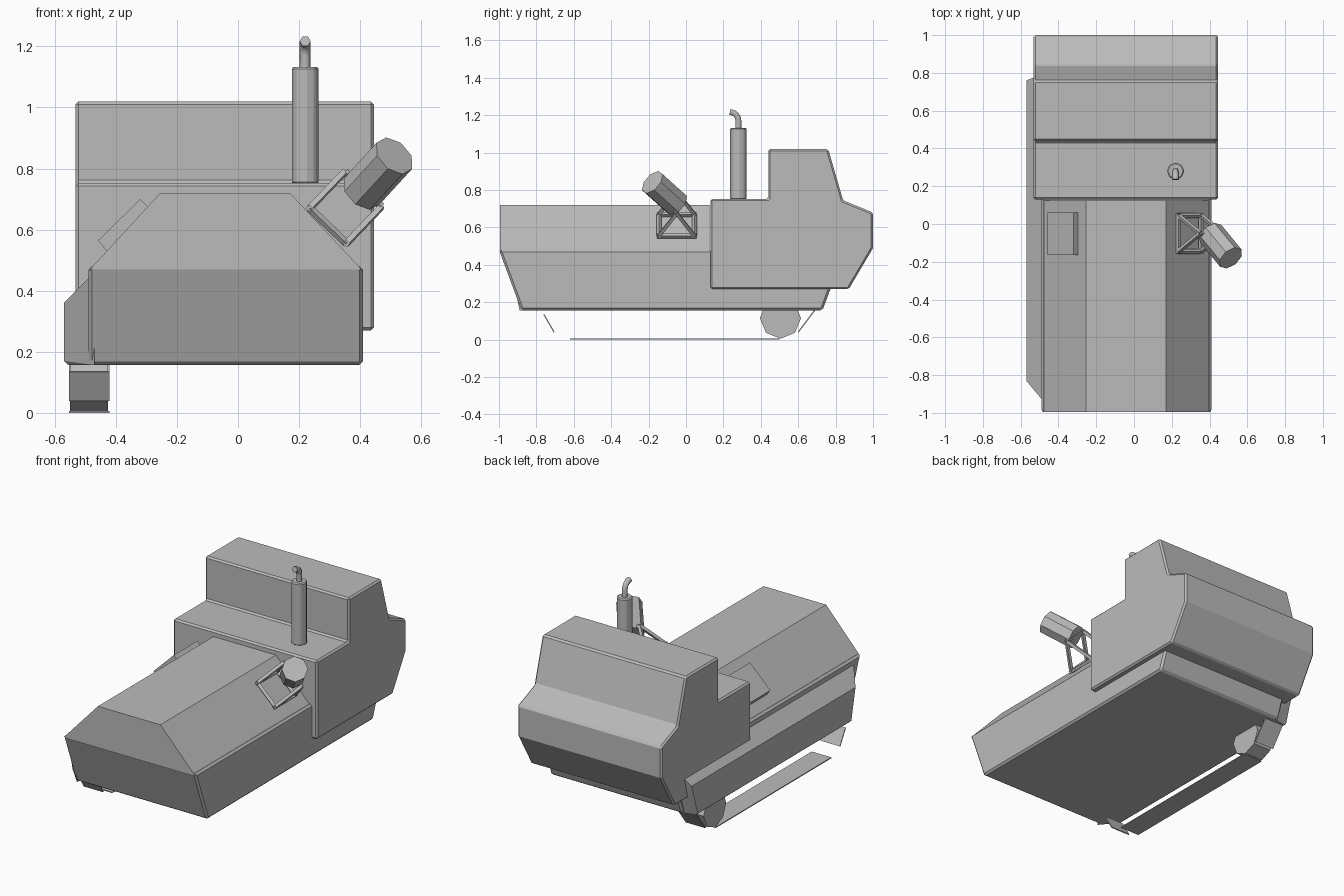
import bpy, bmesh, math
from mathutils import Vector

old = bpy.data.objects.get("Cube")
if old:
    bpy.data.objects.remove(old, do_unlink=True)

grey = bpy.data.materials.new("plain_grey")
grey.use_nodes = True
GREY = (0.5, 0.5, 0.5, 1)
grey.diffuse_color = GREY
grey.node_tree.nodes["Principled BSDF"].inputs["Base Color"].default_value = GREY


def finish(name, bm, bevel=0):
    bmesh.ops.recalc_face_normals(bm, faces=bm.faces)
    mesh = bpy.data.meshes.new(name)
    bm.to_mesh(mesh)
    bm.free()
    mesh.materials.append(grey)
    obj = bpy.data.objects.new(name, mesh)
    bpy.context.collection.objects.link(obj)
    if bevel:
        mod = obj.modifiers.new("edge", "BEVEL")
        mod.width = bevel
        mod.segments = 1
        mod.limit_method = "ANGLE"
        mod.angle_limit = math.radians(40)
    return obj


def prism(name, points, shift, bevel=0):
    """Closed outline pushed along a vector."""
    bm = bmesh.new()
    face = bm.faces.new([bm.verts.new(p) for p in points])
    ext = bmesh.ops.extrude_face_region(bm, geom=[face], use_keep_orig=True)
    verts = [g for g in ext["geom"] if isinstance(g, bmesh.types.BMVert)]
    bmesh.ops.translate(bm, verts=verts, vec=shift)
    return finish(name, bm, bevel)


def side_prism(name, yz, x0, x1, bevel=0):
    return prism(name, [(x0, y, z) for y, z in yz], (x1 - x0, 0, 0), bevel)


def rod(name, a, b, radius, sides, bevel=0):
    a, b = Vector(a), Vector(b)
    bm = bmesh.new()
    bmesh.ops.create_cone(bm, cap_ends=True, segments=sides, radius1=radius,
                          radius2=radius, depth=(b - a).length)
    turn = (b - a).to_track_quat("Z", "Y").to_matrix()
    bmesh.ops.rotate(bm, verts=bm.verts, matrix=turn)
    bmesh.ops.translate(bm, verts=bm.verts, vec=(a + b) / 2)
    return finish(name, bm, bevel)


# Hull and sloped engine deck
side_prism("hull", [(-1, .48), (-.88, .157), (.73, .157), (.85, .48)], -.49, .41, .012)
prism("engine_deck", [(-.485, -.995, .47), (.405, -.995, .47),
                      (.17, -.995, .72), (-.255, -.995, .72)], (0, 1.12, 0))

# Cabin with raised upper block
side_prism("cabin", [(.13, .27), (.13, .753), (.44, .753), (.44, 1.02), (.76, 1.02),
                     (.84, .745), (1, .68), (1, .49), (.87, .27)], -.532, .445, .01)

# Side sponson, tapered at both ends
bm = bmesh.new()
for p in [(-.47, -.95, .46), (-.47, -.89, .157), (-.47, .72, .157), (-.47, .8, .46),
          (-.57, -.83, .36), (-.57, -.79, .17), (-.57, .7, .17), (-.57, .76, .36),
          (-.555, -.79, .157), (-.555, .7, .157)]:
    bm.verts.new(p)
bmesh.ops.convex_hull(bm, input=bm.verts)
bmesh.ops.dissolve_limit(bm, angle_limit=.02, verts=bm.verts, edges=bm.edges)
finish("side_sponson", bm)

# Track wheel and plates
rod("track_wheel", (-.55, .505, .115), (-.425, .505, .115), .11, 8)
for name, (y0, z0), (y1, z1) in [("track_bottom", (-.62, .003), (.5, .003)),
                                 ("track_front", (-.76, .135), (-.705, .04)),
                                 ("track_rear", (.6, .04), (.69, .16))]:
    along = Vector((0, y1 - y0, z1 - z0)).normalized()
    n = Vector((0, -along.z, along.y)) * .003
    a, b = Vector((-.553, y0, z0)), Vector((-.553, y1, z1))
    prism(name, [a - n, b - n, b + n, a + n], (.133, 0, 0))

# Exhaust stack with bent pipe
rod("exhaust_body", (.22, .28, .75), (.22, .28, 1.132), .046, 8, .006)
curve = bpy.data.curves.new("exhaust_pipe", "CURVE")
curve.dimensions = "3D"
curve.bevel_depth = .018
curve.bevel_resolution = 1
curve.use_fill_caps = True
line = curve.splines.new("POLY")
path = [(.28, 1.12)] + [(.235 + .045 * math.cos(t * math.pi / 8),
                         1.172 + .045 * math.sin(t * math.pi / 8)) for t in range(5)]
line.points.add(len(path) - 1)
for point, (y, z) in zip(line.points, path):
    point.co = (.22, y, z, 1)
curve.materials.append(grey)
bpy.context.collection.objects.link(bpy.data.objects.new("exhaust_pipe", curve))

# Hatch on the slope
prism("slope_hatch", [(-.43, -.165, .53), (-.29, -.165, .67),
                      (-.32, -.165, .70), (-.458, -.165, .565)], (0, .225, 0))

# Lamp bracket: base ring, two A-frames and an axle
ends = {"upper": (.235, .67), "lower": (.355, .555)}
tips = {}
for end, (x, z) in ends.items():
    tips[end] = (x + .115, -.05, z + .12)
    rod(f"bracket_base_{end}", (x, -.155, z), (x, .055, z), .013, 4)
    for side, y in (("front", -.145), ("back", .045)):
        rod(f"bracket_strut_{end}_{side}", (x, y, z), tips[end], .013, 4)
for side, y in (("front", -.145), ("back", .045)):
    rod(f"bracket_rail_{side}", (ends["upper"][0], y, ends["upper"][1]),
        (ends["lower"][0], y, ends["lower"][1]), .013, 4)
rod("lamp_axle", tips["upper"], tips["lower"], .013, 4)

# Lamp
rod("lamp", (.405, -.05, .725), (.512, -.18, .842), .073, 8)
